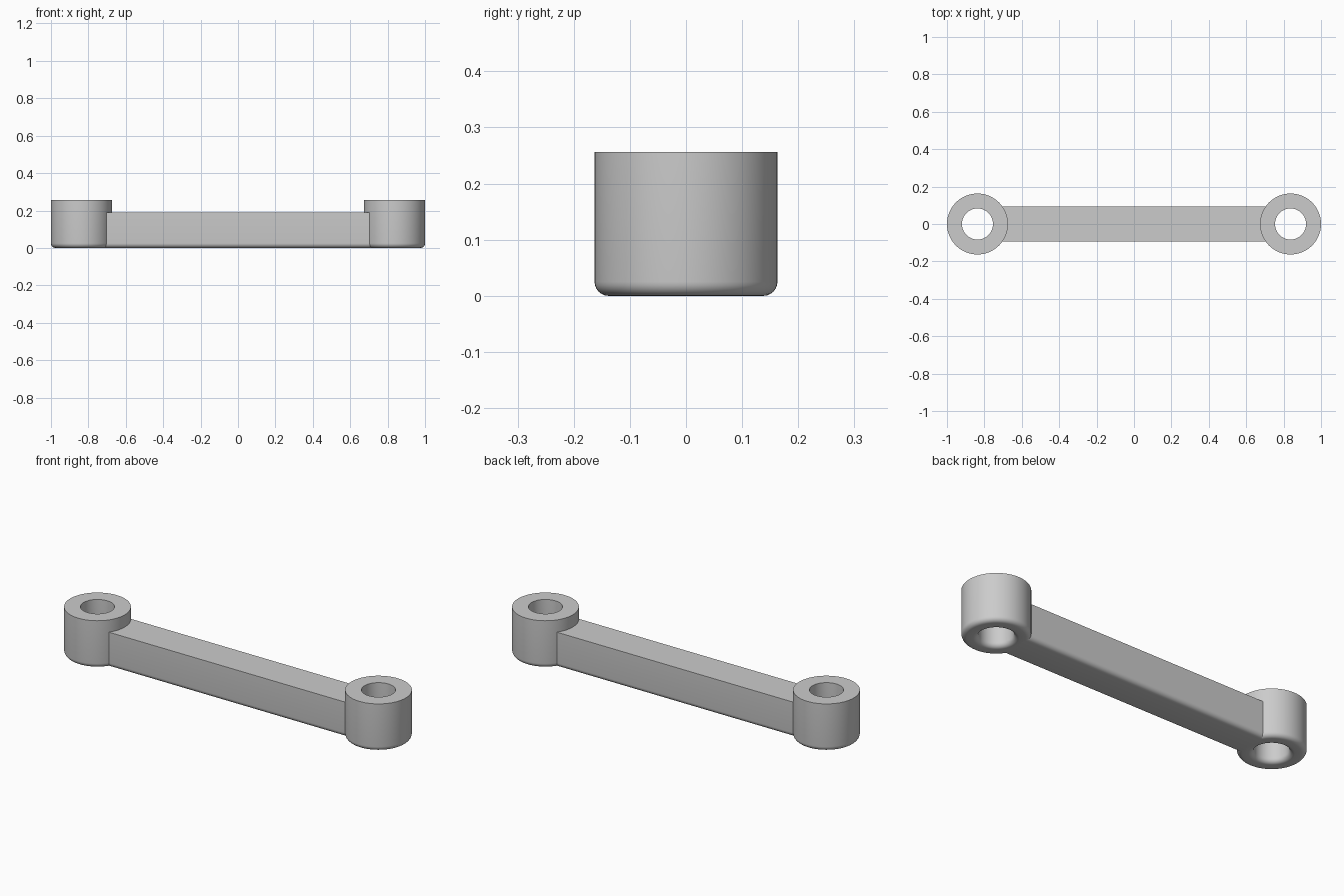
import bpy
import bmesh
import math

cube = bpy.data.objects.get("Cube")
if cube:
    bpy.data.objects.remove(cube, do_unlink=True)

# Main dimensions
BOSS_X, BOSS_R, HOLE_R, BOSS_H = 0.837, 0.163, 0.083, 0.256
BAR_END, BAR_HALF, BAR_H = 0.72, 0.094, 0.19
FILLET, STEPS, SEGMENTS = 0.025, 6, 64

grey = bpy.data.materials.new("plain grey")
grey.use_nodes = True
grey.diffuse_color = (0.6, 0.6, 0.6, 1)
grey.node_tree.nodes["Principled BSDF"].inputs["Base Color"].default_value = (0.6, 0.6, 0.6, 1)


def rounded_section(left, right, top):
    """Rectangle with its two bottom corners rounded."""
    points = [(left, top)]
    for centre, start in ((left + FILLET, math.pi), (right - FILLET, 1.5 * math.pi)):
        for i in range(STEPS + 1):
            a = start + 0.5 * math.pi * i / STEPS
            points.append((centre + FILLET * math.cos(a), FILLET + FILLET * math.sin(a)))
    return points + [(right, top)]


def finish(bm, name, location=(0, 0, 0)):
    bmesh.ops.recalc_face_normals(bm, faces=bm.faces)
    mesh = bpy.data.meshes.new(name)
    bm.to_mesh(mesh)
    bm.free()
    mesh.materials.append(grey)
    obj = bpy.data.objects.new(name, mesh)
    obj.location = location
    bpy.context.collection.objects.link(obj)
    bpy.ops.object.select_all(action="DESELECT")
    obj.select_set(True)
    bpy.context.view_layer.objects.active = obj
    bpy.ops.object.shade_smooth_by_angle(angle=math.radians(30))


# Ring-shaped end bosses, lathed around their holes
for side, x in (("right", -BOSS_X), ("left", BOSS_X)):
    bm = bmesh.new()
    verts = [bm.verts.new((r, 0, z)) for r, z in rounded_section(HOLE_R, BOSS_R, BOSS_H)]
    edges = [bm.edges.new((v, verts[(i + 1) % len(verts)])) for i, v in enumerate(verts)]
    bmesh.ops.spin(bm, geom=verts + edges, cent=(0, 0, 0), axis=(0, 0, 1),
                   angle=2 * math.pi, steps=SEGMENTS, use_merge=True)
    bmesh.ops.remove_doubles(bm, verts=bm.verts, dist=1e-5)
    finish(bm, side + "_boss", (x, 0, 0))

# Connecting bar, its ends buried in the boss walls
bm = bmesh.new()
section = [bm.verts.new((-BAR_END, y, z)) for y, z in rounded_section(-BAR_HALF, BAR_HALF, BAR_H)]
face = bm.faces.new(section)
extruded = bmesh.ops.extrude_face_region(bm, geom=[face], use_keep_orig=True)
bmesh.ops.translate(bm, vec=(2 * BAR_END, 0, 0),
                    verts=[g for g in extruded["geom"] if isinstance(g, bmesh.types.BMVert)])
finish(bm, "connecting_bar")
